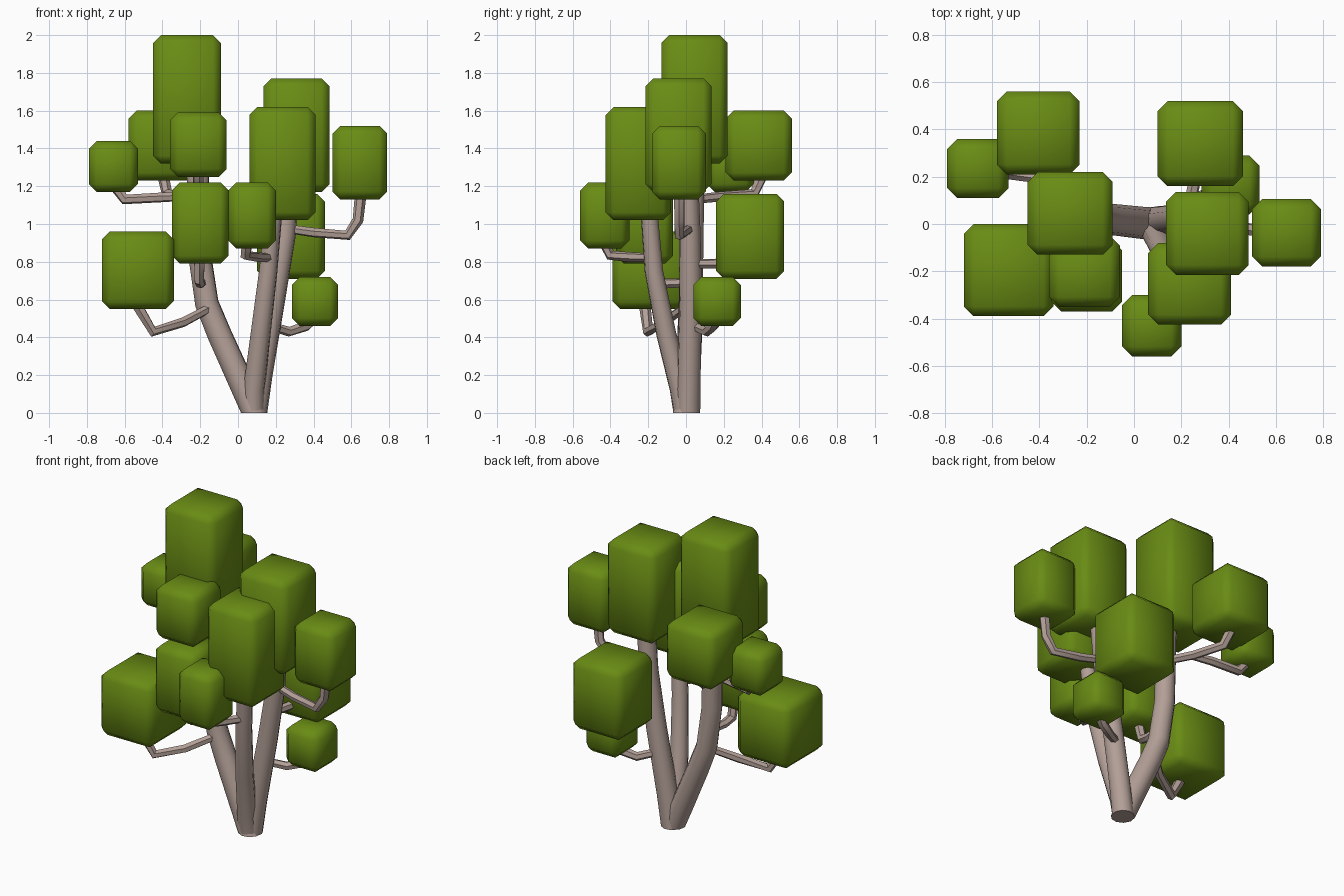
import bpy, bmesh, math
from mathutils import Vector

if "Cube" in bpy.data.objects:
    bpy.data.objects.remove(bpy.data.objects["Cube"])


def material(name, color):
    m = bpy.data.materials.new(name)
    m.diffuse_color = color
    m.use_nodes = True
    m.node_tree.nodes["Principled BSDF"].inputs["Base Color"].default_value = m.diffuse_color
    return m


LEAF = material("leaf_green", (0.14, 0.26, 0.007, 1))
BARK = material("bark", (0.45, 0.35, 0.31, 1))


def finish(bm, name, mat, angle):
    bmesh.ops.recalc_face_normals(bm, faces=bm.faces)
    me = bpy.data.meshes.new(name)
    bm.to_mesh(me)
    bm.free()
    me.materials.append(mat)
    ob = bpy.data.objects.new(name, me)
    bpy.context.collection.objects.link(ob)
    bpy.ops.object.select_all(action='DESELECT')
    ob.select_set(True)
    bpy.context.view_layer.objects.active = ob
    bpy.ops.object.shade_smooth_by_angle(angle=math.radians(angle))


def leaf_block(name, lo, hi, chamfer=0.042):
    lo, hi = Vector(lo), Vector(hi)
    bm = bmesh.new()
    bmesh.ops.create_cube(bm, size=1)
    for v in bm.verts:
        v.co = (lo + hi) / 2 + v.co * (hi - lo)
    bmesh.ops.bevel(bm, geom=bm.edges[:], offset=chamfer, segments=1,
                    affect='EDGES', profile=0.5)
    finish(bm, name, LEAF, 50)


def limb(name, points, r0, r1, sides, flat_base=False):
    """Tapered tube along a path, rings carried along without twisting."""
    pts = [Vector(p) for p in points]
    bm = bmesh.new()
    rings, side, n = [], None, len(pts)
    for i, p in enumerate(pts):
        a, b = pts[max(i - 1, 0)], pts[min(i + 1, n - 1)]
        if 0 < i < n - 1:
            t = (p - a).normalized() + (b - p).normalized()
        else:
            t = b - a
        if i == 0 and flat_base:
            t = Vector((0, 0, 1))
        t.normalize()
        if side is None:
            side = t.orthogonal()
        side = (side - t * side.dot(t)).normalized()
        up = t.cross(side)
        r = r0 + (r1 - r0) * i / (n - 1)
        rings.append([bm.verts.new(p + r * (side * math.cos(q) + up * math.sin(q)))
                      for q in (2 * math.pi * k / sides for k in range(sides))])
    for A, B in zip(rings, rings[1:]):
        for k in range(sides):
            j = (k + 1) % sides
            bm.faces.new((A[k], A[j], B[j], B[k]))
    bm.faces.new(rings[0][::-1])
    bm.faces.new(rings[-1])
    finish(bm, name, BARK, 50)


# Foliage blocks: low corner, high corner
blocks = [
    ((-.45, -.13, 1.32), (-.09, .22, 2.0)),
    ((-.58, .21, 1.23), (-.23, .56, 1.60)),
    ((-.36, -.35, 1.25), (-.06, -.05, 1.59)),
    ((-.79, .11, 1.17), (-.53, .36, 1.44)),
    ((-.35, -.37, .79), (-.05, -.07, 1.22)),
    ((-.05, -.56, .87), (.20, -.30, 1.22)),
    ((-.72, -.39, .55), (-.34, 0, .96)),
    ((.135, -.215, 1.17), (.485, .135, 1.77)),
    ((.06, -.425, 1.02), (.41, -.08, 1.62)),
    ((.50, -.18, 1.13), (.79, .105, 1.52)),
    ((.10, .16, .71), (.46, .52, 1.16)),
    ((.285, .04, .46), (.53, .29, .72)),
]
for i, (lo, hi) in enumerate(blocks, 1):
    leaf_block(f"leaf_block_{i}", lo, hi)

# Three main trunks sharing one base
limb("trunk_left", [(.085, 0, 0), (.035, .005, .12), (-.10, .02, .42), (-.165, .025, .58),
                    (-.205, .03, .85), (-.215, .04, 1.4)], .07, .06, 10, True)
limb("trunk_right", [(.09, .01, 0), (.12, .015, .2), (.19, .025, .6),
                     (.25, .02, .95), (.275, .01, 1.25)], .066, .055, 10, True)
limb("trunk_front", [(.08, -.005, 0), (.085, -.03, .13), (.12, -.105, .42),
                     (.16, -.17, .75), (.195, -.2, 1.12)], .062, .045, 10, True)

# Thin branches carrying the outer blocks
branches = {
    "branch_low_left": [(-.14, .0, .56), (-.29, -.12, .48), (-.45, -.2, .43), (-.54, -.22, .58)],
    "branch_back_left": [(-.2, .04, 1.13), (-.3, .18, 1.145), (-.375, .36, 1.16), (-.40, .41, 1.27)],
    "branch_far_left": [(-.3, .17, 1.145), (-.42, .2, 1.14), (-.6, .225, 1.13), (-.65, .235, 1.2)],
    "branch_right": [(.26, .02, .975), (.4, -.01, .955), (.58, -.035, .94),
                     (.635, -.035, 1.02), (.65, -.035, 1.16)],
    "branch_low_right": [(.17, .04, .46), (.27, .11, .43), (.36, .145, .46), (.40, .165, .5)],
    "branch_front": [(.18, -.17, .82), (.1, -.3, .825), (.04, -.4, .835), (.05, -.43, .9)],
    "branch_front_left": [(-.19, .02, .69), (-.2, -.1, .685), (-.205, -.17, .7), (-.205, -.2, .82)],
    "branch_upper_left": [(-.215, .03, 1.17), (-.215, -.1, 1.18), (-.21, -.17, 1.2), (-.21, -.2, 1.28)],
    "branch_back": [(.22, .02, .79), (.25, .15, .79), (.27, .27, .8), (.28, .33, .86)],
}
for name, pts in branches.items():
    limb(name, pts, .024, .031, 6)
